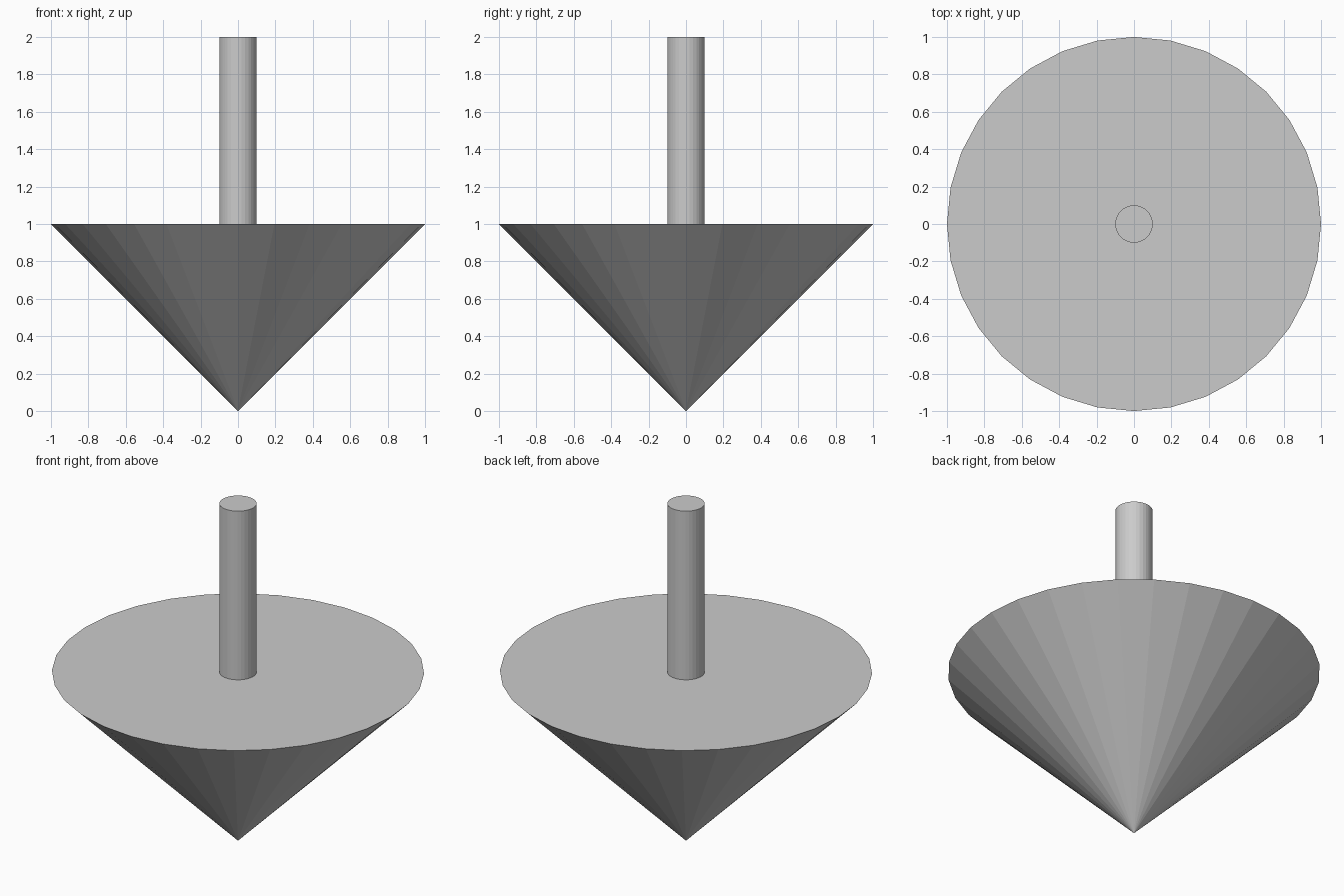
import bpy

if "Cube" in bpy.data.objects:
    bpy.data.objects.remove(bpy.data.objects["Cube"])

SIDES = 32
SINK = 0.02  # stem overlap into the body

# Inverted cone body, tip on the ground
bpy.ops.mesh.primitive_cone_add(vertices=SIDES, radius1=0, radius2=1, depth=1,
                                location=(0, 0, 0.5))
bpy.context.object.name = "top_body"

# Thin upright stem
bpy.ops.mesh.primitive_cylinder_add(vertices=SIDES, radius=0.1, depth=1 + SINK,
                                    location=(0, 0, 1.5 - SINK / 2))
bpy.context.object.name = "stem"
